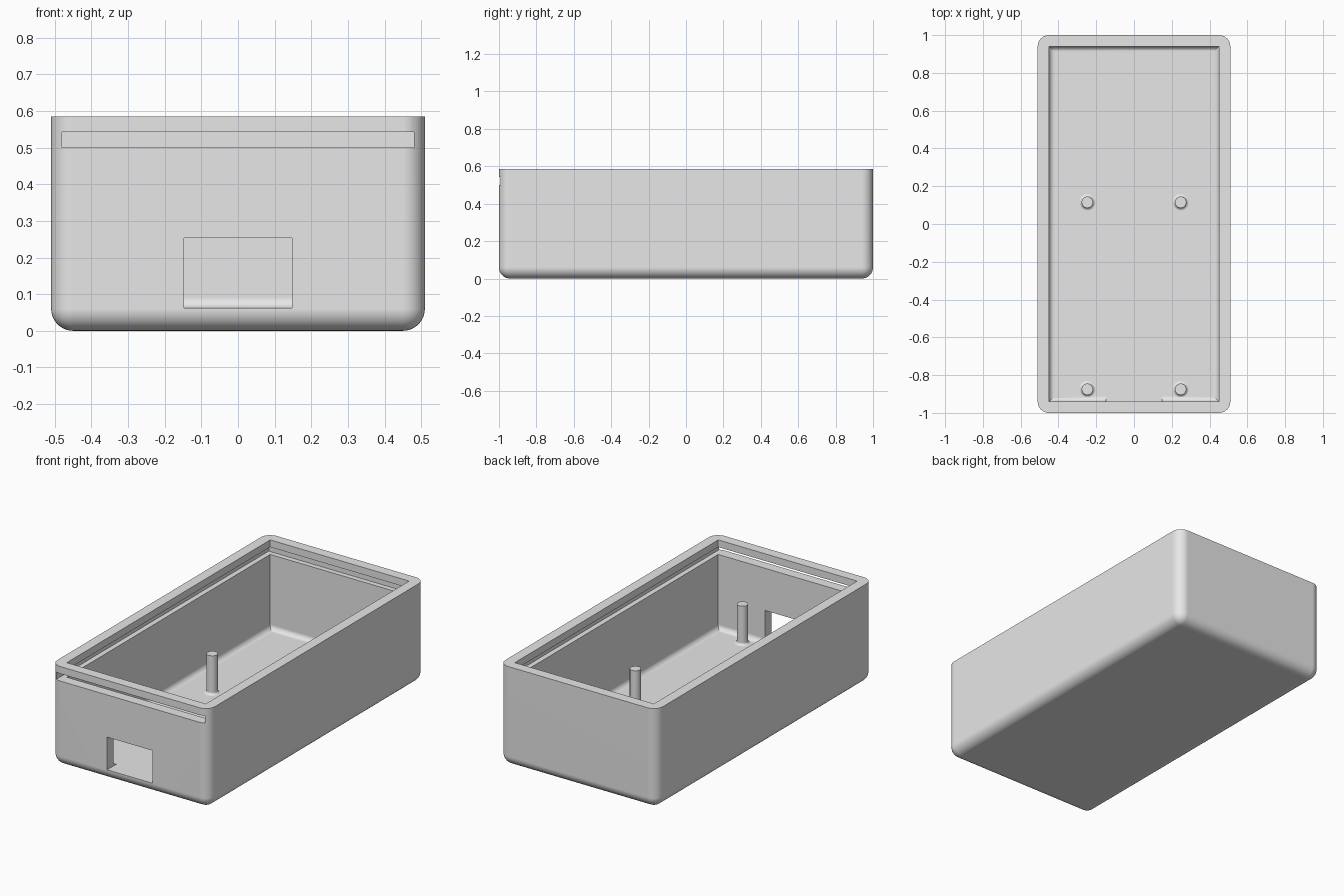
import bpy
import bmesh
import math

if "Cube" in bpy.data.objects:
    bpy.data.objects.remove(bpy.data.objects["Cube"], do_unlink=True)

WIDTH, LENGTH, HEIGHT = 1.02, 2.0, 0.585
WALL = 0.06
FLOOR = 0.062
FILLET = 0.03

grey = bpy.data.materials.new("light grey plastic")
grey.use_nodes = True
grey.diffuse_color = (0.8, 0.8, 0.8, 1)
grey.node_tree.nodes["Principled BSDF"].inputs["Base Color"].default_value = (0.8, 0.8, 0.8, 1)


def add_object(name, bm):
    bmesh.ops.recalc_face_normals(bm, faces=bm.faces)
    mesh = bpy.data.meshes.new(name)
    bm.to_mesh(mesh)
    bm.free()
    mesh.materials.append(grey)
    obj = bpy.data.objects.new(name, mesh)
    bpy.context.collection.objects.link(obj)
    return obj


def block(name, low, high, radius=0, rounded=None):
    """Box between two corners; edges chosen by the rule get rounded."""
    bm = bmesh.new()
    bmesh.ops.create_cube(bm, size=1)
    for v in bm.verts:
        v.co = [high[i] if v.co[i] > 0 else low[i] for i in range(3)]
    if radius:
        edges = [e for e in bm.edges if rounded([v.co.z for v in e.verts])]
        bmesh.ops.bevel(bm, geom=edges, offset=radius, offset_type='OFFSET',
                        segments=10, profile=0.5, affect='EDGES')
    return add_object(name, bm)


def select_only(obj):
    bpy.ops.object.select_all(action='DESELECT')
    obj.select_set(True)
    bpy.context.view_layer.objects.active = obj


def cut(obj, cutter):
    mod = obj.modifiers.new("cut", 'BOOLEAN')
    mod.operation = 'DIFFERENCE'
    mod.solver = 'EXACT'
    mod.object = cutter
    select_only(obj)
    bpy.ops.object.modifier_apply(modifier=mod.name)
    bpy.data.objects.remove(cutter, do_unlink=True)


def smooth(obj):
    select_only(obj)
    bpy.ops.object.shade_smooth_by_angle(angle=math.radians(30))
    mod = obj.modifiers.new("even shading", 'WEIGHTED_NORMAL')
    mod.keep_sharp = True
    bpy.ops.object.modifier_apply(modifier=mod.name)


# Outer shell: rounded upright and bottom edges, flat rim
hx, hy = WIDTH / 2, LENGTH / 2
case = block("case_body", (-hx, -hy, 0), (hx, hy, HEIGHT), WALL,
             lambda z: min(z) < HEIGHT / 2)

# Inner cavity with a fillet around the floor
cut(case, block("cavity_cutter", (-hx + WALL, -hy + WALL, FLOOR),
                (hx - WALL, hy - WALL, HEIGHT + 0.2), FILLET,
                lambda z: max(z) < HEIGHT / 2))

# Lid groove, open through the front wall
cut(case, block("groove_cutter", (-0.48, -hy - 0.1, 0.5), (0.48, hy - 0.03, 0.543)))

# Rectangular port through the front wall, level with the floor
cut(case, block("port_cutter", (-0.147, -hy - 0.1, FLOOR), (0.147, -0.9, 0.253)))
smooth(case)


def post(name, x, y, radius=0.03, top=0.29, flare=0.015):
    """Round standoff turned from a profile with a flared foot."""
    profile = [(0, FLOOR - 0.01), (radius + flare, FLOOR - 0.01)]
    for i in range(7):
        a = math.pi / 2 * i / 6
        profile.append((radius + flare * (1 - math.sin(a)),
                        FLOOR + flare * (1 - math.cos(a))))
    profile += [(radius, top), (0, top)]
    bm = bmesh.new()
    verts = [bm.verts.new((x + r, y, z)) for r, z in profile]
    edges = [bm.edges.new(pair) for pair in zip(verts, verts[1:])]
    bmesh.ops.spin(bm, geom=verts + edges, cent=(x, y, 0), axis=(0, 0, 1),
                   angle=math.tau, steps=32)
    bmesh.ops.remove_doubles(bm, verts=bm.verts, dist=0.0001)
    smooth(add_object(name, bm))


# Four board standoffs
for side, x in (("right", -0.247), ("left", 0.247)):
    for end, y in (("front", -0.875), ("middle", 0.115)):
        post(f"{end}_{side}_post", x, y)
